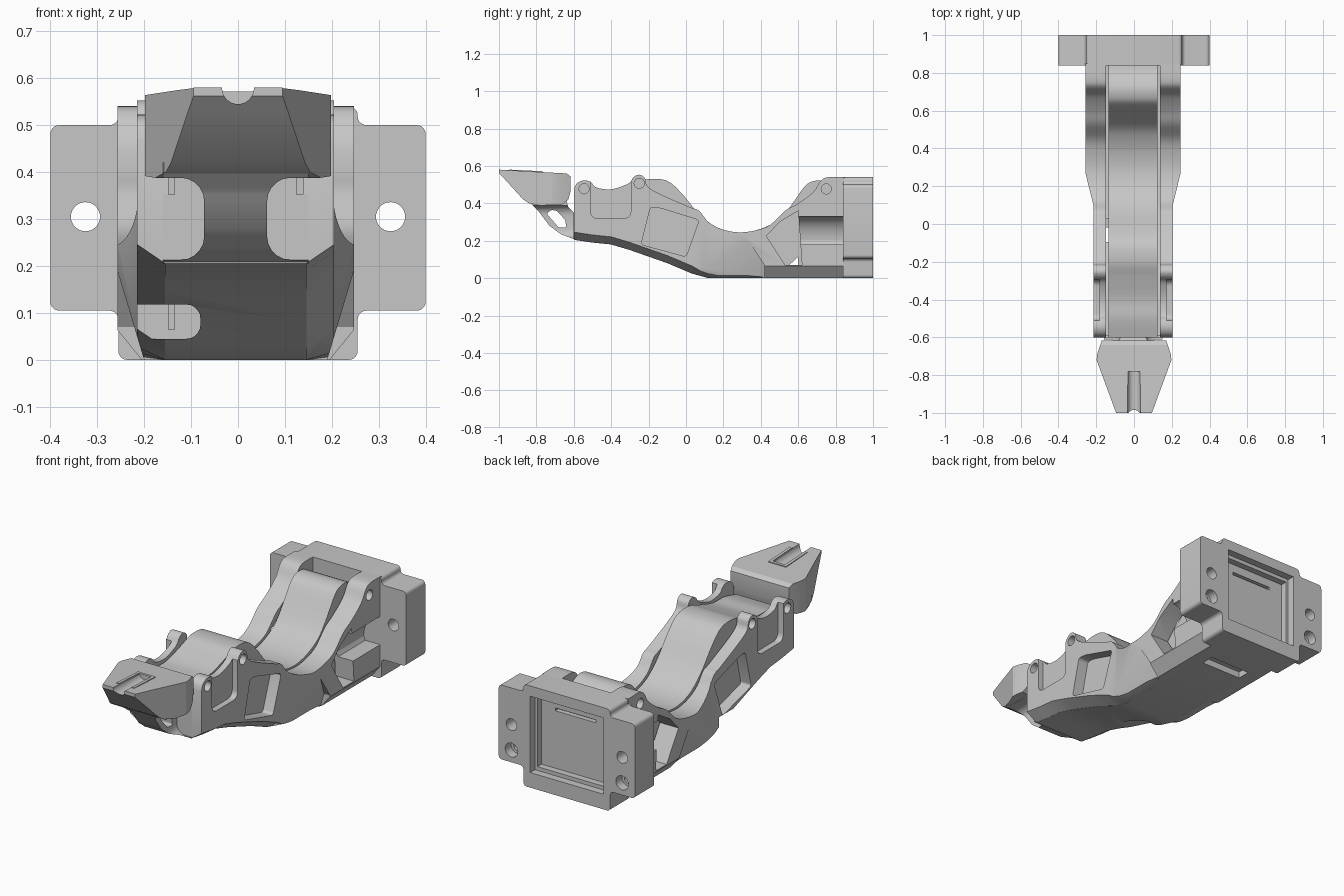
import bpy, bmesh, math
from mathutils import Vector

if "Cube" in bpy.data.objects:
    bpy.data.objects.remove(bpy.data.objects["Cube"], do_unlink=True)

grey = bpy.data.materials.new("plain_grey")
grey.use_nodes = True
grey.diffuse_color = (0.57, 0.57, 0.57, 1)
grey.node_tree.nodes["Principled BSDF"].inputs["Base Color"].default_value = (0.57, 0.57, 0.57, 1)


def loft(name, rings, bevel=0):
    """Closed solid through a list of rings with equal point counts."""
    bm = bmesh.new()
    loops = [[bm.verts.new(p) for p in ring] for ring in rings]
    n = len(loops[0])
    sides = []
    for a, b in zip(loops, loops[1:]):
        for i in range(n):
            j = (i + 1) % n
            sides.append(bm.faces.new((a[i], a[j], b[j], b[i])))
    bm.faces.new(loops[0])
    bm.faces.new(loops[-1][::-1])
    bmesh.ops.recalc_face_normals(bm, faces=bm.faces[:])
    if bevel:
        long_edges = [e for e in bm.edges if all(f in sides for f in e.link_faces)]
        bmesh.ops.bevel(bm, geom=long_edges, offset=bevel, segments=5,
                        profile=0.5, affect='EDGES')
    mesh = bpy.data.meshes.new(name)
    bm.to_mesh(mesh)
    bm.free()
    mesh.materials.append(grey)
    obj = bpy.data.objects.new(name, mesh)
    bpy.context.collection.objects.link(obj)
    return obj


def prism(name, pts, axis, lo, hi, bevel=0):
    """Extrude a 2D outline along one axis."""
    place = {"x": lambda p, t: Vector((t, p[0], p[1])),
             "y": lambda p, t: Vector((p[0], t, p[1])),
             "z": lambda p, t: Vector((p[0], p[1], t))}[axis]
    return loft(name, [[place(p, t) for p in pts] for t in (lo, hi)], bevel)


def box(name, x0, x1, y0, y1, z0, z1, axis="z", bevel=0):
    a, b = {"x": ((y0, y1, z0, z1), (x0, x1)), "y": ((x0, x1, z0, z1), (y0, y1)),
            "z": ((x0, x1, y0, y1), (z0, z1))}[axis]
    return prism(name, [(a[0], a[2]), (a[1], a[2]), (a[1], a[3]), (a[0], a[3])],
                 axis, b[0], b[1], bevel)


def rod(name, u, v, r, axis, lo, hi, n=32):
    pts = [(u + r * math.cos(i * math.tau / n), v + r * math.sin(i * math.tau / n))
           for i in range(n)]
    return prism(name, pts, axis, lo, hi)


def apply(obj, mod):
    bpy.context.view_layer.objects.active = obj
    bpy.ops.object.modifier_apply(modifier=mod.name)


def cut(obj, cutter, op='DIFFERENCE'):
    mod = obj.modifiers.new("cut", 'BOOLEAN')
    mod.operation, mod.solver, mod.object = op, 'EXACT', cutter
    apply(obj, mod)
    bpy.data.objects.remove(cutter, do_unlink=True)


def smooth_path(pts, steps=4):
    """Catmull-Rom curve through the points."""
    out = []
    for i in range(len(pts) - 1):
        p = [Vector(pts[max(0, min(len(pts) - 1, i + k))]) for k in (-1, 0, 1, 2)]
        for s in range(steps):
            t = s / steps
            out.append(0.5 * (2 * p[1] + (p[2] - p[0]) * t
                              + (2 * p[0] - 5 * p[1] + 4 * p[2] - p[3]) * t * t
                              + (3 * p[1] - p[0] - 3 * p[2] + p[3]) * t ** 3))
    return out + [Vector(pts[-1])]


# Underside line shared by the plates, core and floor
bottom = [(-.6, .205), (-.5, .19), (-.4, .18), (-.3, .15), (-.1, .08),
          (.03, .025), (.12, 0), (.85, 0)]
valley = [(.45, .285), (.37, .255), (.28, .245), (.19, .262), (.12, .3)]

# Side plate with hinge lugs, mirrored to both sides
plate_top = smooth_path([(.85, .54), (.76, .54), (.72, .52), (.68, .46), (.6, .4), (.53, .36)]
                        + valley + [(.07, .36), (.02, .38), (-.14, .45), (-.205, .49),
                        (-.22, .535), (-.25, .553), (-.28, .54), (-.31, .505), (-.4, .475),
                        (-.48, .485), (-.51, .515), (-.55, .522), (-.585, .505), (-.6, .47)])
plate = prism("side_plates", bottom + plate_top, "x", .143, .252)
cut(plate, prism("taper", [(.252, .27), (.21, .1), (.21, -.7), (.4, -.7), (.4, .27)],
                 "z", -.1, .7))


def chamfer(path, x0, x1):
    return loft("chamfer", [[Vector((x0, y, z)), Vector((x1, y, z + h)), Vector((x1, y, z - .1)),
                             Vector((x0, y, z - .1))] for y, z, h in path])


cut(plate, chamfer([(-.7, .21, .07)] + [(y, z, .075) for y, z in bottom[:6]]
                   + [(.12, 0, .05), (.25, 0, .03), (.41, 0, .015)], .15, .26))
cut(plate, chamfer([(.41, 0, .065), (.9, 0, .065)], .2, .253))
# Undercut facet below the valley
facet = [(.0, .0), (.05, .07), (.2, .19), (.34, .19), (.42, .07), (.42, .0)]
cut(plate, loft("undercut", [[Vector((.195 + z * .3, y, z)) for y, z in facet],
                             [Vector((.4, y, z)) for y, z in facet]]))
# Recessed windows
cut(plate, prism("window", [(-.24, .18), (-.19, .38), (-.14, .375), (.07, .31), (.0, .115)],
                 "x", .15, .4, .015))
cut(plate, prism("window", [(.43, .225), (.5, .3), (.6, .36), (.62, .07), (.53, .07)],
                 "x", .1, .4))
cut(plate, box("tab_recess", .178, .4, -.51, -.295, .32, .6, "x", .035))
# Rounded channel beside the mount
arc = [(.255 - .1 * math.cos(a), .2 + .13 * math.sin(a))
       for a in [i * math.pi / 16 for i in range(9)]]
cut(plate, prism("channel", [(.4, .18), (.165, .18)] + arc + [(.4, .33)], "y", .6, .845))
# Hinge pin holes
for y, z in ((-.25, .507), (-.545, .478), (.75, .477)):
    cut(plate, rod("pin_hole", y, z, .027, "x", .152, .4))
mirror = plate.modifiers.new("mirror", 'MIRROR')
apply(plate, mirror)

# Centre core with its flowing top
core_top = smooth_path([(.85, .43), (.8, .485), (.73, .52), (.67, .515), (.63, .485),
                        (.57, .4), (.51, .325)] + valley
                       + [(.05, .365), (-.02, .45), (-.1, .52), (-.2, .53), (-.28, .505),
                          (-.4, .47), (-.5, .465), (-.6, .44)])
core = prism("centre_core", [(y, z + .01) for y, z in bottom] + core_top, "x", -.13, .13)
cut(core, prism("drain_gap", [(.55, .068), (.6, .068), (.6, .115)], "x", -.3, .3))

# Floor joining core and plates
floor = prism("floor", bottom + [(y, z + .04) for y, z in bottom[::-1]], "x", -.151, .151)
for part in (core, floor):
    cut(part, box("underside_slot", -.12, .12, .68, .75, -.1, .035))
# Rounded relief on one side of the underside
for part in (plate, core, floor):
    cut(part, box("underside_relief", -.4, -.075, -.4, .03, .045, .118, "y", .03))

# Mount block with side flanges
outline = [(.255, 0), (.255, .105), (.395, .105), (.395, .5), (.255, .5), (.255, .54)]
outline = [(x + .005 * (x > .3), z) for x, z in outline]
mount = prism("mount_block", outline + [(-x, z) for x, z in outline[::-1]], "y", .84, 1, .019)
cut(mount, box("back_pocket", -.215, .215, .96, 1.1, .08, .485))
cut(mount, box("inner_pocket", -.2, .2, .925, 1.1, .1, .465))
cut(mount, box("pocket_slot", -.12, .12, .9, 1.1, .405, .42))
for s in (-1, 1):
    cut(mount, rod("through_hole", s * .325, .305, .031, "y", .8, 1.1))
    cut(mount, rod("blind_hole", s * .325, .17, .037, "y", .95, 1.1))
    cut(mount, rod("screw_hole", s * .325, .17, .022, "y", .88, 1.1))

# Flexible neck, narrowed by rounded side notches
neck = prism("neck", [(-.83, .4), (-.79, .36), (-.73, .28), (-.67, .235), (-.59, .205),
                      (-.59, .34), (-.63, .38), (-.64, .42), (-.83, .42)], "x", -.155, .155)
for s in (-1, 1):
    cut(neck, box("notch", min(s * .067, s * .4), max(s * .067, s * .4), -.95, -.602,
                  .213, .388, "y", .05))
cut(neck, prism("neck_opening", [(-.745, .345), (-.72, .365), (-.69, .36), (-.645, .31),
                                 (-.64, .27), (-.68, .27)], "x", -.3, .3, .008))

# Fingertip: plan outline crossed with the side profile
half = [(.095, -1), (.198, -.72), (.195, -.69), (.17, -.615)]
tip = prism("fingertip", half + [(-x, y) for x, y in half[::-1]], "z", .3, .7)
cut(tip, prism("tip_profile", [(-1, .58), (-1, .562), (-.97, .53), (-.87, .42), (-.84, .4),
                               (-.78, .388), (-.66, .395), (-.63, .42), (-.618, .46),
                               (-.618, .545), (-.64, .56), (-.7, .563)], "x", -.3, .3), 'INTERSECT')
for s in (-1, 1):
    cut(tip, prism("edge_slope", [(s * .095, .579), (s * .3, .553), (s * .3, .7), (s * .095, .7)],
                   "y", -1.1, -.5))
cut(tip, rod("nail_groove", 0, .579, .034, "y", -1.1, -.78))

# Raised rim around the groove
rim = [(.036, -.945), (.052, -.945), (.052, -.765)]
rim = rim + [(-x, y) for x, y in rim[::-1]] + [(-.036, -.78), (.036, -.78)]
tip_rim = loft("groove_rim", [[Vector((x, y, .565 - (y + .7) * .05 + h)) for x, y in rim]
                              for h in (-.012, .003)])

# Body is set slightly off the mount centre line
for part in (plate, core, floor, neck):
    part.location.x = -.005

bpy.ops.object.select_all(action='DESELECT')
for part in (plate, core, floor, neck, mount, tip, tip_rim):
    part.select_set(True)
bpy.context.view_layer.objects.active = plate
bpy.ops.object.shade_smooth_by_angle(angle=math.radians(25))
